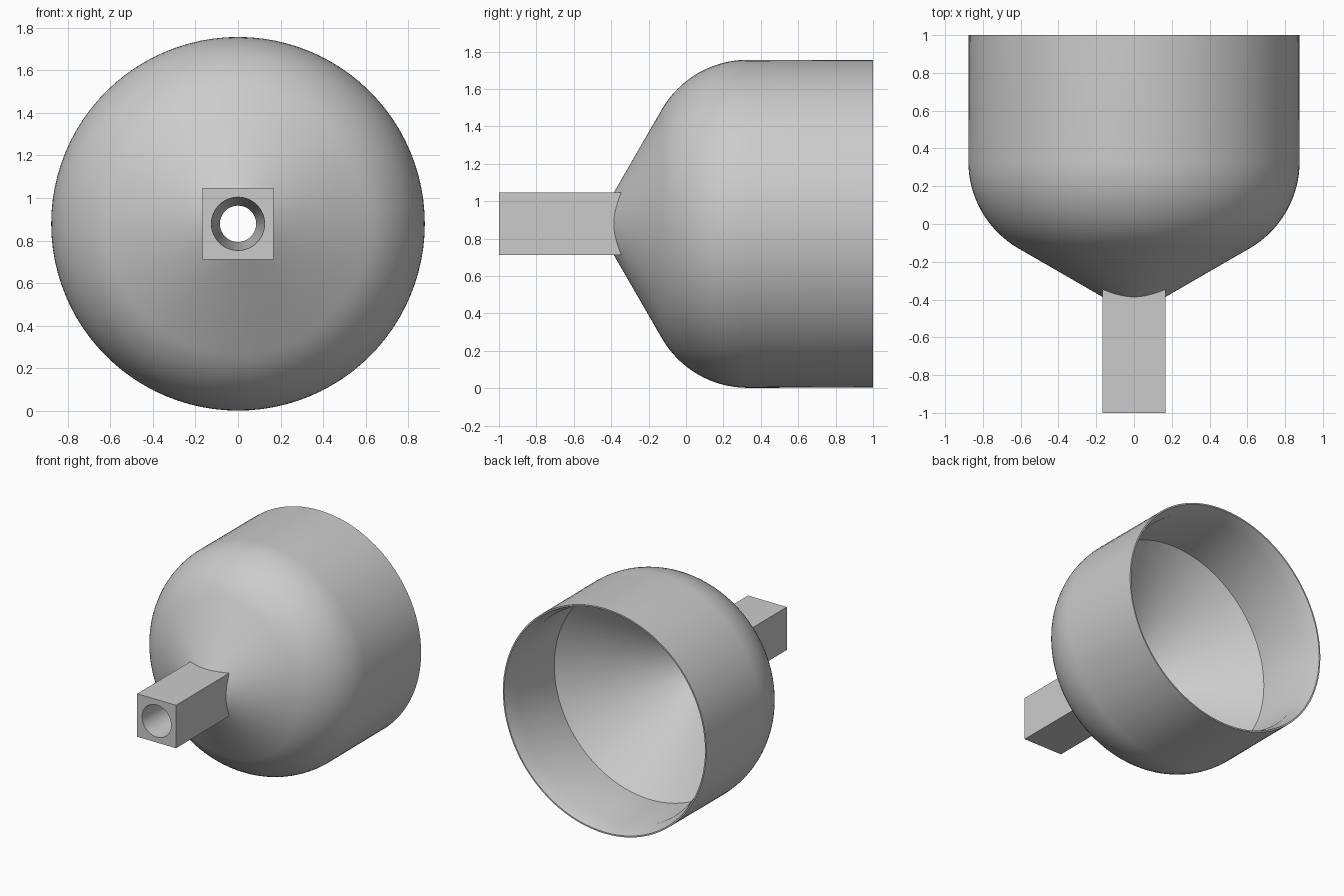
import bpy, bmesh, math
from mathutils import Matrix

if "Cube" in bpy.data.objects:
    bpy.data.objects.remove(bpy.data.objects["Cube"], do_unlink=True)

AXIS_Z = 0.879
RADIUS = 0.877
SEGMENTS = 96

grey = bpy.data.materials.new("plain grey")
grey.use_nodes = True
grey.diffuse_color = (0.6, 0.6, 0.6, 1)
grey.node_tree.nodes["Principled BSDF"].inputs["Base Color"].default_value = (0.6, 0.6, 0.6, 1)


def add_object(name, bm):
    bmesh.ops.recalc_face_normals(bm, faces=bm.faces)
    mesh = bpy.data.meshes.new(name)
    bm.to_mesh(mesh)
    bm.free()
    mesh.materials.append(grey)
    obj = bpy.data.objects.new(name, mesh)
    bpy.context.collection.objects.link(obj)
    return obj


def lathe(name, profile):
    """Solid of revolution about the front-back axis from (radius, y) points."""
    bm = bmesh.new()
    verts = [bm.verts.new((r, y, 0)) for r, y in profile]
    edges = [bm.edges.new(pair) for pair in zip(verts, verts[1:])]
    bmesh.ops.spin(bm, geom=verts + edges, cent=(0, 0, 0), axis=(0, 1, 0),
                   angle=math.tau, steps=SEGMENTS)
    bmesh.ops.remove_doubles(bm, verts=bm.verts, dist=0.0001)
    bmesh.ops.translate(bm, verts=bm.verts, vec=(0, 0, AXIS_Z))
    return add_object(name, bm)


def combine(target, tool, operation):
    mod = target.modifiers.new(operation.lower(), "BOOLEAN")
    mod.operation = operation
    mod.solver = "EXACT"
    mod.object = tool
    bpy.context.view_layer.objects.active = target
    bpy.ops.object.modifier_apply(modifier=mod.name)
    bpy.data.objects.remove(tool, do_unlink=True)


# Outer bowl: cone, rounded shoulder, straight wall
bend, shoulder_y = 0.53, 0.33
outer = []
for i in range(17):
    a = math.radians(60 * (1 - i / 16))
    outer.append((RADIUS - bend + bend * math.cos(a), shoulder_y - bend * math.sin(a)))
apex_y = outer[0][1] - outer[0][0] / math.tan(math.radians(60))
funnel = lathe("funnel_body", [(0, apex_y)] + outer + [(RADIUS - 0.002, 1), (0, 1)])

# Square spout
bm = bmesh.new()
bmesh.ops.create_cube(bm, size=1, matrix=Matrix.Translation((0, -0.6, AXIS_Z))
                      @ Matrix.Diagonal((0.334, 0.8, 0.334, 1)))
combine(funnel, add_object("spout", bm), "UNION")

# Hollow: tapered bore, inner cone, straight wall, flared rim
bore = lathe("hollow_cutter", [(0, -1.07), (0.129, -1.07), (0.085, -0.3), (0.825, 0.44),
                               (0.828, 0.89), (0.864, 1), (0.88, 1.05), (0, 1.05)])
bore.hide_render = True
combine(funnel, bore, "DIFFERENCE")

# Smooth shading with crisp edges
bpy.ops.object.select_all(action="DESELECT")
funnel.select_set(True)
bpy.context.view_layer.objects.active = funnel
bpy.ops.object.shade_smooth_by_angle(angle=math.radians(30))
